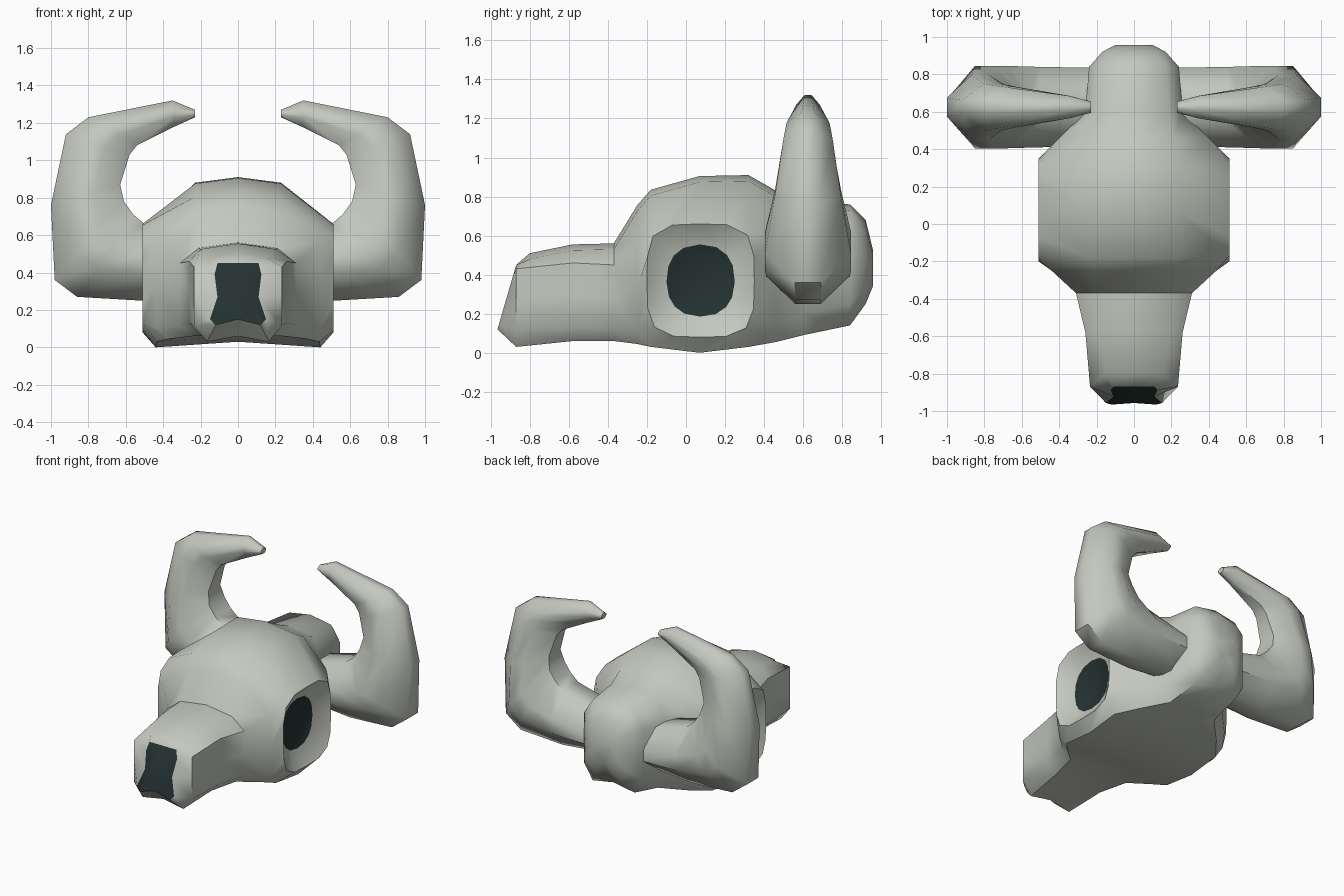
import bpy, bmesh, math

if "Cube" in bpy.data.objects:
    bpy.data.objects.remove(bpy.data.objects["Cube"])


def material(name, rgb):
    m = bpy.data.materials.new(name)
    m.diffuse_color = (*rgb, 1)
    m.use_nodes = True
    m.node_tree.nodes["Principled BSDF"].inputs["Base Color"].default_value = m.diffuse_color
    return m


bone = material("bone grey", (0.55, 0.58, 0.52))
dark = material("dark hollow", (0.018, 0.032, 0.032))


def finish(bm, name, mats, angle):
    bmesh.ops.recalc_face_normals(bm, faces=bm.faces[:])
    me = bpy.data.meshes.new(name)
    bm.to_mesh(me)
    bm.free()
    ob = bpy.data.objects.new(name, me)
    bpy.context.collection.objects.link(ob)
    for m in mats:
        me.materials.append(m)
    bpy.ops.object.select_all(action='DESELECT')
    ob.select_set(True)
    bpy.context.view_layer.objects.active = ob
    bpy.ops.object.shade_smooth_by_angle(angle=math.radians(angle))
    return ob


def loft(bm, rings, skip=()):
    vs = [[bm.verts.new(p) for p in r] for r in rings]
    n = len(vs[0])
    for i in range(len(vs) - 1):
        for j in range(n):
            if (i, j) not in skip:
                k = (j + 1) % n
                bm.faces.new((vs[i][j], vs[i][k], vs[i + 1][k], vs[i + 1][j]))
    return vs, bm.faces.new(vs[0]), bm.faces.new(vs[-1])


def mirrored(half):
    return half + [(-x, y, z) for x, y, z in half[-2:0:-1]]


def section(y, w, top, bot, w1, z2, z3, shear=0):
    return mirrored([(0, y + shear, top), (w1, y + shear, top - .03), (w, y, z2),
                     (w, y, (z2 + z3) / 2), (w, y, z3), (w - .07, y, bot), (0, y, bot + .03)])


# Skull: cross-sections from nose to back
nose = [(0, .45), (.11, .45), (.125, .39), (.11, .27), (.15, .15), (.12, .12), (0, .15)]
rings = [mirrored([(x, -.87 - (.45 - z) * .29, z) for x, z in nose])]
rings += [section(*s) for s in (
    (-.87, .235, .51, .03, .15, .43, .12, .07),
    (-.58, .26, .555, .06, .20, .46, .13),
    (-.37, .31, .56, .06, .21, .45, .12),
    (-.25, .44, .755, .045, .22, .56, .11),
    (-.18, .505, .835, .03, .23, .62, .10),
    (.07, .51, .905, 0, .23, .66, .08),
    (.32, .51, .91, .03, .23, .62, .10),
    (.46, .40, .83, .055, .21, .60, .14),
    (.60, .26, .775, .09, .19, .58, .20),
    (.84, .24, .76, .14, .17, .62, .25),
    (.92, .17, .68, .25, .12, .60, .33),
    (.957, .10, .53, .34, .06, .47, .40))]
bm = bmesh.new()
eye_cols = {1: (2, 3, 4), -1: (8, 9, 10)}
skip = {(i, j) for i in (5, 6) for c in eye_cols.values() for j in c[:2]}
vs, nose_face, back_face = loft(bm, rings, skip)
nose_face.material_index = 1


def superellipse(a, ry, rz, n):
    c, s = math.cos(a), math.sin(a)
    r = (abs(c / ry) ** n + abs(s / rz) ** n) ** (-1 / n)
    return .075 + r * c, .37 + r * s


# Eye sockets: rounded rim, funnel going inwards, dark floor
for side, (a, b, c) in eye_cols.items():
    rim = bm.faces.new((vs[5][a], vs[6][a], vs[7][a], vs[7][b],
                        vs[7][c], vs[6][c], vs[5][c], vs[5][b]))
    for e in list(rim.edges):
        bmesh.utils.edge_split(e, e.verts[0], .5)
    outer, inner = list(rim.verts), []
    for v in outer:
        ang = math.atan2((v.co.z - .37) / .29, (v.co.y - .075) / .275)
        v.co = (side * .51, *superellipse(ang, .275, .29, 4))
        inner.append(bm.verts.new((side * .43, *superellipse(ang, .175, .185, 2.3))))
    bm.faces.remove(rim)
    for i in range(len(outer)):
        k = (i + 1) % len(outer)
        bm.faces.new((outer[i], outer[k], inner[k], inner[i]))
    bm.faces.new(inner).material_index = 1
    bm.verts.remove(vs[6][b])
finish(bm, "skull", (bone, dark), 45)

# Horns: octagonal sections between outer and inner curve, mirrored
horn = (  # outer x, z, inner x, z, half depth
    (.20, .28, .20, .58, .21), (.52, .25, .50, .66, .215), (.86, .27, .56, .71, .22),
    (.98, .36, .61, .78, .22), (1.0, .76, .63, .87, .17), (.92, 1.14, .58, 1.03, .125),
    (.80, 1.23, .54, 1.08, .11), (.35, 1.32, .34, 1.18, .06), (.23, 1.27, .23, 1.23, .03))
shape = ((0, .3), (.35, 1), (.62, 1), (1, .4), (1, -.4), (.62, -1), (.35, -1), (0, -.3))
bm = bmesh.new()
loft(bm, [[(ox + (ix - ox) * t, .625 + h * d, oz + (iz - oz) * t) for t, d in shape]
          for ox, oz, ix, iz, h in horn])
horns = finish(bm, "horns", (bone,), 50)
horns.modifiers.new("mirror", 'MIRROR').use_mirror_merge = False
